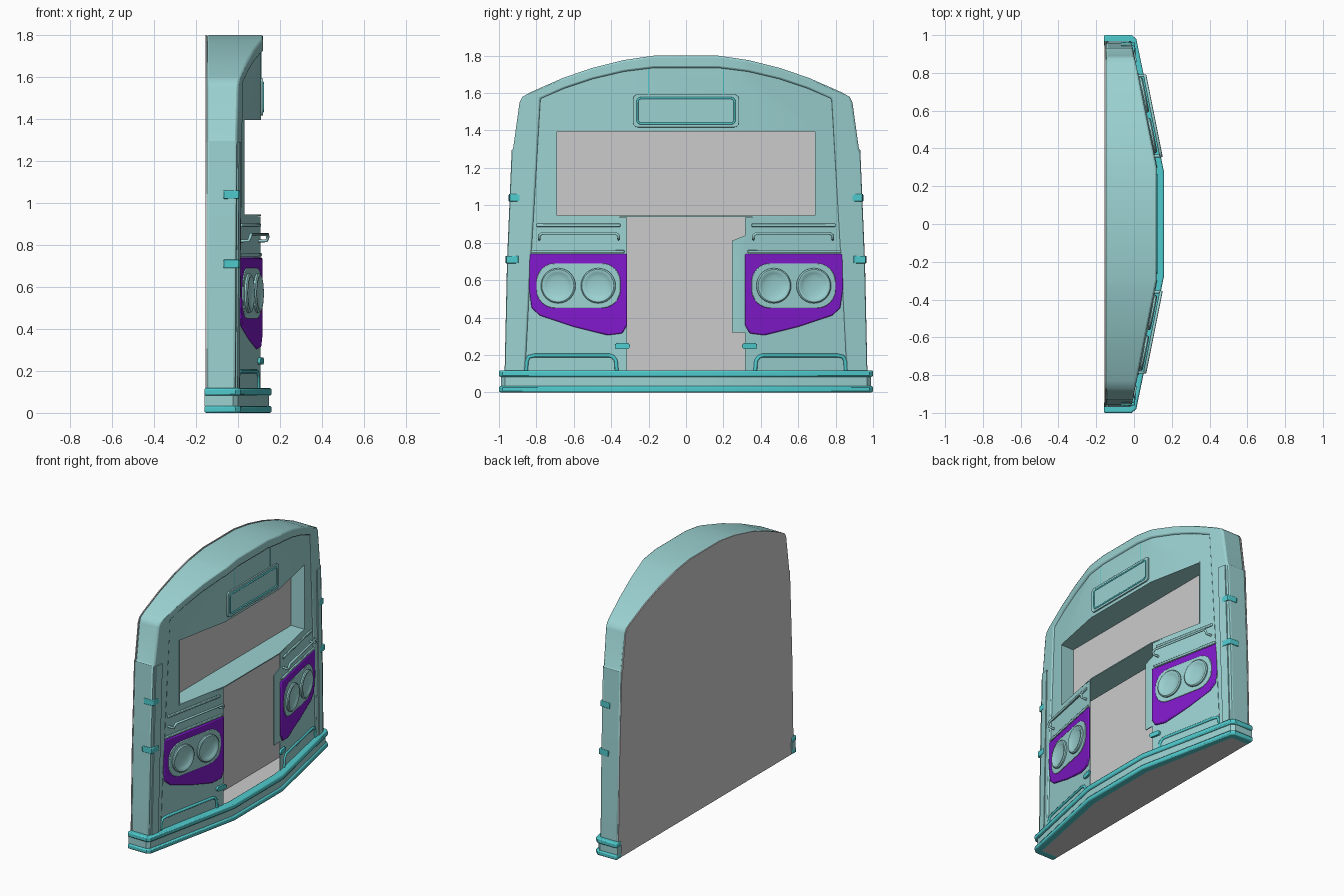
import bpy, bmesh, math
from mathutils import Vector, Matrix

if "Cube" in bpy.data.objects:
    bpy.data.objects.remove(bpy.data.objects["Cube"])


def material(name, rgb):
    m = bpy.data.materials.new(name)
    m.diffuse_color = (*rgb, 1)
    m.use_nodes = True
    m.node_tree.nodes["Principled BSDF"].inputs["Base Color"].default_value = m.diffuse_color
    return m


BODY = material("body_teal", (0.33, 0.64, 0.64))
TRIM = material("trim_teal", (0.08, 0.6, 0.62))
PURPLE = material("purple", (0.22, 0.01, 0.6))
SLOPE = 0.2


def fx(y):
    """Depth of the faceted cab front at a given y."""
    return 0.12 - SLOPE * max(0, abs(y) - 0.3)


def finish(name, bm, mat, bevel=0.0, segments=2):
    bmesh.ops.recalc_face_normals(bm, faces=bm.faces[:])
    me = bpy.data.meshes.new(name)
    bm.to_mesh(me)
    bm.free()
    ob = bpy.data.objects.new(name, me)
    bpy.context.collection.objects.link(ob)
    if mat:
        me.materials.append(mat)
    if bevel:
        b = ob.modifiers.new("bevel", "BEVEL")
        b.width, b.segments, b.limit_method = bevel, segments, 'ANGLE'
        b.angle_limit = math.radians(40)
    return ob


def plate(name, pts, off, thick, mat, bevel=0.0, back=None):
    """Outline in y-z, bent onto the cab front, extruded backwards."""
    bm = bmesh.new()
    bm.faces.new([bm.verts.new((0, y, z)) for y, z in pts])
    bm.normal_update()
    bmesh.ops.triangulate(bm, faces=bm.faces[:])
    for s in (-0.3, 0.3):
        bmesh.ops.bisect_plane(bm, geom=bm.verts[:] + bm.edges[:] + bm.faces[:],
                               plane_co=(0, s, 0), plane_no=(0, 1, 0), dist=1e-5)
    for v in bm.verts:
        v.co.x = fx(v.co.y) + off
    r = bmesh.ops.extrude_face_region(bm, geom=bm.faces[:], use_keep_orig=True)
    for v in r["geom"]:
        if isinstance(v, bmesh.types.BMVert):
            v.co.x = v.co.x - thick if back is None else back
    return finish(name, bm, mat, bevel)


def prism(name, plan, z0, z1, mat, bevel=0.0):
    bm = bmesh.new()
    lo = [bm.verts.new((x, y, z0)) for x, y in plan]
    hi = [bm.verts.new((x, y, z1)) for x, y in plan]
    bm.faces.new(lo)
    bm.faces.new(hi)
    n = len(plan)
    for i in range(n):
        j = (i + 1) % n
        bm.faces.new((lo[i], lo[j], hi[j], hi[i]))
    bm.normal_update()
    return finish(name, bm, mat, bevel)


def rect(y0, y1, z0, z1):
    return [(y0, z0), (y1, z0), (y1, z1), (y0, z1)]


def rounded(cy, cz, hy, hz, r, n=6):
    pts = []
    for k, (sy, sz) in enumerate(((1, 1), (-1, 1), (-1, -1), (1, -1))):
        for i in range(n + 1):
            a = (k + i / n) * math.pi / 2
            pts.append((cy + sy * (hy - r) + r * math.cos(a), cz + sz * (hz - r) + r * math.sin(a)))
    return pts


def flip(pts):
    return [(-y, z) for y, z in pts]


def arch(outer, inner):
    """Closed inverted-U outline from two half outlines listed bottom to top."""
    return outer + flip(outer[::-1]) + flip(inner) + inner[::-1]


def tube(name, pts, r, mat, closed=False):
    cu = bpy.data.curves.new(name, 'CURVE')
    cu.dimensions = '3D'
    cu.bevel_depth, cu.bevel_resolution, cu.use_fill_caps = r, 2, True
    sp = cu.splines.new('POLY')
    sp.points.add(len(pts) - 1)
    for p, c in zip(sp.points, pts):
        p.co = (*c, 1)
    sp.use_cyclic_u = closed
    ob = bpy.data.objects.new(name, cu)
    bpy.context.collection.objects.link(ob)
    cu.materials.append(mat)


def lathe(name, profile, y, z, off, mat, n=32):
    """Round part turned about the local normal of the cab front."""
    bm = bmesh.new()
    nrm = Vector((1, math.copysign(SLOPE, y), 0)).normalized()
    rot = nrm.to_track_quat('Z', 'Y').to_matrix().to_4x4()
    rings = [[bm.verts.new((r * math.cos(2 * math.pi * i / n), r * math.sin(2 * math.pi * i / n), h))
              for i in range(n)] for r, h in profile]
    for a, b in zip(rings, rings[1:]):
        for i in range(n):
            j = (i + 1) % n
            bm.faces.new((a[i], a[j], b[j], b[i]))
    bm.faces.new(rings[-1])
    bm.transform(Matrix.Translation((fx(y) + off, y, z)) @ rot)
    finish(name, bm, mat)


# Shell: outer rim, recessed thin face with window and doorway opening, back wall
OUTER = [(0.97, 0.1), (0.957, 0.7), (0.932, 1.295), (0.924, 1.305), (0.89, 1.55), (0.875, 1.58),
         (0.83, 1.605), (0.66, 1.68), (0.5, 1.735), (0.33, 1.777), (0.17, 1.8)]
INNER = [(0.86, 0.1), (0.835, 0.6), (0.778, 1.57), (0.65, 1.625), (0.5, 1.675), (0.33, 1.715), (0.17, 1.735)]
OPEN = [(0.315, 0.1), (0.315, 0.935), (0.69, 0.945), (0.69, 1.395)]
plate("outer_rim", arch(OUTER, INNER), 0.0, 0, BODY, 0.01, back=-0.148)
plate("front_face", arch(INNER, OPEN), -0.01, 0.004, BODY)
bm = bmesh.new()
BACK = [(0.985, 0.003), (0.985, 0.1)] + OUTER
f = bm.faces.new([bm.verts.new((-0.148, y, z)) for y, z in BACK + flip(BACK[::-1])])
r = bmesh.ops.extrude_face_region(bm, geom=[f], use_keep_orig=True)
for v in r["geom"]:
    if isinstance(v, bmesh.types.BMVert):
        v.co.x = -0.155
finish("back_wall", bm, None)

# Window recess: sill, soffit, jambs and flat pane
PANE = -0.07
yw = 0.69
shelf = [(PANE, -yw), (fx(yw) - 0.01, -yw), (0.11, -0.3), (0.11, 0.3), (fx(yw) - 0.01, yw), (PANE, yw)]
prism("window_sill", shelf, 0.938, 0.945, BODY)
prism("window_soffit", shelf, 1.395, 1.402, BODY)
prism("window_pane", [(PANE, -yw), (PANE, yw), (PANE - 0.005, yw), (PANE - 0.005, -yw)], 0.94, 1.4, None)
for s in (-1, 1):
    prism("window_jamb", [(PANE, s * yw), (fx(yw) - 0.01, s * yw), (fx(yw) - 0.01, s * (yw + 0.006)),
                          (PANE, s * (yw + 0.006))], 0.94, 1.4, BODY)

# Hollow bumper in three stacked layers with a closed floor
for name, d, z0, z1, m in (("bumper_base", 0, 0, 0.033, TRIM), ("bumper_middle", 0.012, 0.03, 0.087, BODY),
                           ("bumper_lip", 0, 0.083, 0.118, TRIM)):
    half = [(-0.16, 1 - d), (-0.012 - d, 1 - d), (0.012 - d, 0.98 - d), (0.16 - d, 0.27)]
    inn = [(-0.16, 0.945), (-0.03, 0.945), (0.105, 0.26)]
    plan = half + [(x, -y) for x, y in half[::-1]] + [(x, -y) for x, y in inn] + inn[::-1]
    prism(name, plan, z0, z1, m, 0.008 if d == 0 else 0)
floor = [(-0.155, 0.97), (-0.02, 0.97), (0.14, 0.26)]
prism("bumper_floor", floor + [(x, -y) for x, y in floor[::-1]], 0.001, 0.006, None)

# Destination sign box and header seams
plate("sign_box", rounded(0, 1.505, 0.283, 0.088, 0.025), 0.0, 0.03, BODY, 0.006)
tube("sign_frame", [(0.119, y, z) for y, z in rounded(0, 1.505, 0.26, 0.068, 0.02)], 0.006, TRIM, True)
for s in (-1, 1):
    plate("header_seam", rect(s * 0.2 - 0.002, s * 0.2 + 0.002, 1.59, 1.73), -0.008, 0.01, TRIM)

# One inner jamb panel beside the doorway
plate("door_jamb", [(0.245, 0.32), (0.32, 0.32), (0.32, 0.84), (0.245, 0.81)], -0.012, 0.006, BODY)

for s in (-1, 1):
    def side(pts):
        return [(s * y, z) for y, z in pts]

    # Headlight panel, housing and lamps
    plate("headlight_panel", side([(0.315, 0.74), (0.315, 0.36), (0.34, 0.315), (0.42, 0.305), (0.6, 0.35),
                                   (0.78, 0.41), (0.825, 0.45), (0.84, 0.56), (0.838, 0.74)]),
          0.0, 0.015, PURPLE, 0.006)
    plate("headlight_housing", side(rounded(0.575, 0.57, 0.225, 0.12, 0.1)), 0.005, 0.015, BODY, 0.004)
    for y in (0.468, 0.682):
        lathe("lamp", [(0.094, 0), (0.094, 0.01), (0.087, 0.016), (0.077, 0.016), (0.068, 0.01),
                       (0.05, 0.005), (0.02, 0.002)], s * y, 0.57, 0.004, BODY)

    # Ledges and grab rail above the headlights
    plate("ledge", side(rect(0.35, 0.8, 0.885, 0.902)), 0.0, 0.012, BODY, 0.004)
    plate("ledge", side(rect(0.33, 0.83, 0.745, 0.762)), 0.0, 0.012, BODY, 0.004)
    rail = [(0.36, 0.82, -0.012), (0.36, 0.82, 0.028), (0.36, 0.838, 0.035), (0.375, 0.85, 0.035),
            (0.77, 0.85, 0.035), (0.785, 0.838, 0.035), (0.785, 0.82, 0.028), (0.785, 0.82, -0.012)]
    tube("grab_rail", [(fx(y) + d, s * y, z) for y, z, d in rail], 0.008, BODY)

    # Lower step frame
    step = [(0.37, 0.11), (0.375, 0.17), (0.39, 0.19), (0.41, 0.197), (0.81, 0.197), (0.84, 0.19), (0.852, 0.165),
            (0.855, 0.11)]
    tube("step_frame", [(fx(y) - 0.01, s * y, z) for y, z in step], 0.01, TRIM)
    plate("door_handle", side(rounded(0.34, 0.247, 0.04, 0.016, 0.015)), 0.004, 0.015, TRIM, 0.004)

    # Corner panel with hinges
    plate("corner_panel", side([(0.895, 0.115), (0.95, 0.115), (0.914, 1.29), (0.858, 1.29)]), 0.007, 0.012, BODY)
    for z, y in ((1.04, 0.918), (0.71, 0.935)):
        prism("hinge", [(-0.07, s * (y - 0.04)), (0.01, s * (y - 0.04)), (0.004, s * (y + 0.026)),
                        (-0.07, s * (y + 0.03))], z - 0.02, z + 0.02, TRIM, 0.004)

# Smooth shading with sharp edges kept
for ob in bpy.context.scene.objects:
    if ob.type == 'MESH':
        bpy.ops.object.select_all(action='DESELECT')
        ob.select_set(True)
        bpy.context.view_layer.objects.active = ob
        bpy.ops.object.shade_smooth_by_angle(angle=math.radians(35))
